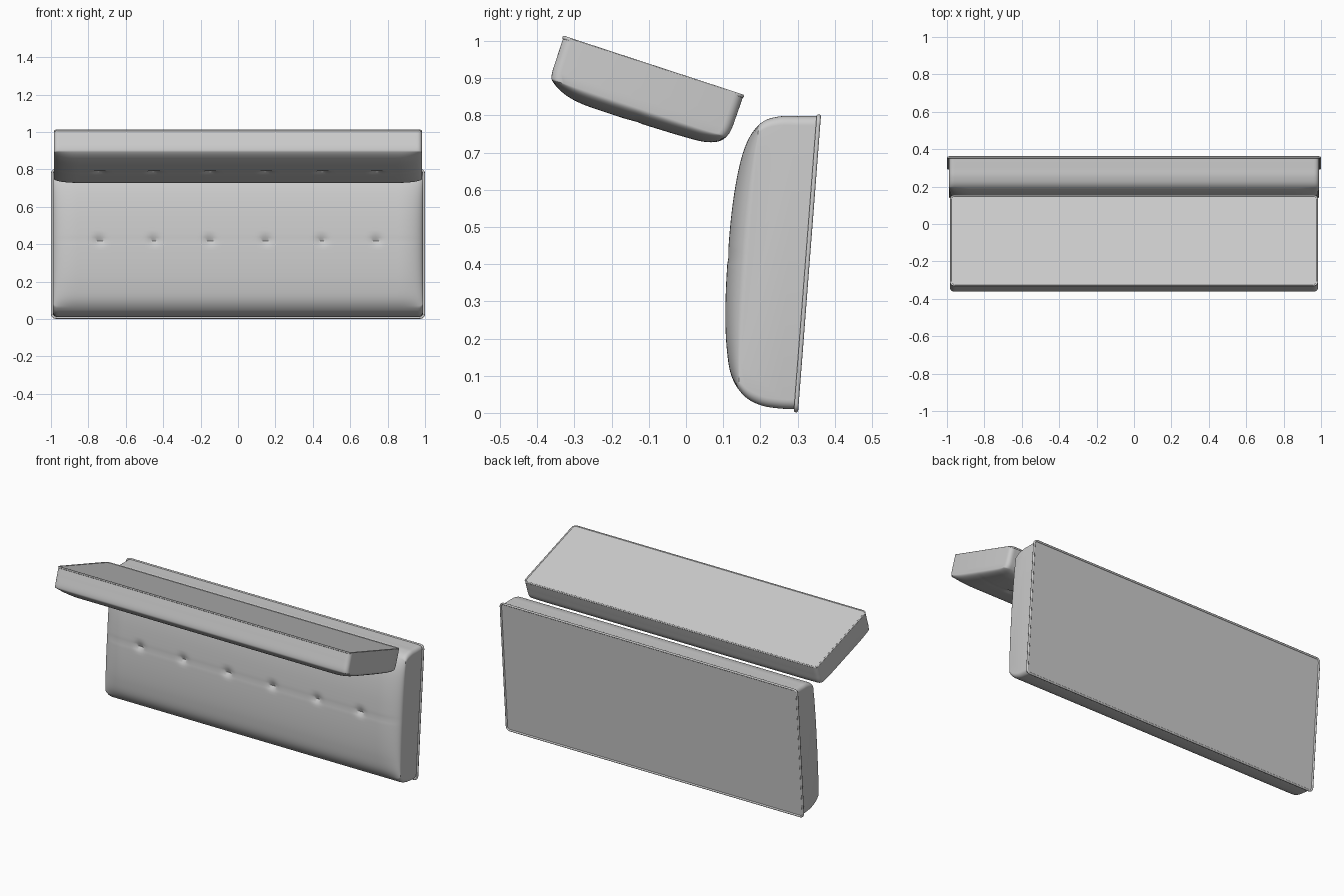
import bpy, bmesh, math
from mathutils import Vector

cube = bpy.data.objects.get("Cube")
if cube:
    bpy.data.objects.remove(cube)

TUFTS = [s * x for s in (-1, 1) for x in (0.15, 0.45, 0.74)]


def smooth_path(points, steps=8):
    """Catmull-Rom curve through the profile points."""
    pts = [Vector(p) for p in points]
    pts = [pts[0]] + pts + [pts[-1]]
    out = []
    for a, b, c, d in zip(pts, pts[1:], pts[2:], pts[3:]):
        for i in range(steps):
            t = i / steps
            out.append(0.5 * (2 * b + (c - a) * t + (2 * a - 5 * b + 4 * c - d) * t * t
                              + (3 * b - a - 3 * c + d) * t ** 3))
    return out + [pts[-1]]


def quarter_arc(e, r):
    """Rises from 0 to 1 along a quarter circle as e goes from 0 to r."""
    return math.sqrt(1 - (1 - min(e / r, 1)) ** 2)


def stations(half):
    """Positions across the width, packed closely at the rounded ends."""
    roll = 0.13
    ends = [half - roll * (1 - math.cos(i * math.pi / 28)) for i in range(14)]
    inner = half - roll
    mid = [inner - 2 * inner * i / 140 for i in range(141)]
    return ends + mid + [-x for x in reversed(ends)]


def add_object(name, bm):
    bmesh.ops.recalc_face_normals(bm, faces=bm.faces)
    mesh = bpy.data.meshes.new(name)
    bm.to_mesh(mesh)
    bm.free()
    obj = bpy.data.objects.new(name, mesh)
    bpy.context.collection.objects.link(obj)
    bpy.ops.object.select_all(action='DESELECT')
    obj.select_set(True)
    bpy.context.view_layer.objects.active = obj
    bpy.ops.object.shade_smooth_by_angle(angle=math.radians(40))
    return obj


def cushion(name, profile, half, seam):
    """Padded body: flat behind, bulging in front of the seam, tufted mid-row."""
    path = smooth_path(profile)
    start, end = path[0], path[-1]
    along = (end - start).normalized()
    out = Vector((-along.y, along.x))
    if (path[len(path) // 2] - start).dot(out) < 0:
        out = -out
    length = (end - start).length
    corner = 0.025

    bm = bmesh.new()
    rings = []
    for x in stations(half):
        gap = half - abs(x)
        swell = quarter_arc(gap, 0.13)
        inset = corner * (1 - quarter_arc(gap, corner))
        ring = []
        for p in path:
            t, depth = (p - start).dot(along), (p - start).dot(out)
            centred = t - length / 2
            squeeze = 1 - 2 * inset / length
            depth = min(depth, seam) + max(0, depth - seam) * swell
            if depth > seam:
                depth -= sum(0.016 * math.exp(-((x - b) / 0.028) ** 2
                                              - (centred / 0.018) ** 2) for b in TUFTS)
                depth -= 0.002 * swell * math.exp(-(centred / 0.01) ** 2)
            q = start + along * (length / 2 + centred * squeeze) + out * depth
            ring.append(bm.verts.new((x, q.x, q.y)))
        rings.append(ring)
    for r, s in zip(rings, rings[1:]):
        for i in range(len(r)):
            j = (i + 1) % len(r)
            bm.faces.new((r[i], r[j], s[j], s[i]))
    bm.faces.new(rings[0])
    bm.faces.new(rings[-1])
    return add_object(name, bm)


def piping(name, low, high, half, radius=0.006, corner=0.02):
    """Cord around the flat face, with rounded corners."""
    low, high = Vector(low), Vector(high)
    mid, span = (low + high) / 2, (high - low)
    along, reach = span.normalized(), span.length / 2
    points = []
    for k, (sx, sv) in enumerate(((1, 1), (-1, 1), (-1, -1), (1, -1))):
        for i in range(7):
            a = (k + i / 6) * math.pi / 2
            x = sx * (half - corner) + corner * math.cos(a)
            v = sv * (reach - corner) + corner * math.sin(a)
            q = mid + along * v
            points.append((x, q.x, q.y))
    curve = bpy.data.curves.new(name, 'CURVE')
    curve.dimensions = '3D'
    curve.bevel_depth = radius
    curve.bevel_resolution = 3
    spline = curve.splines.new('POLY')
    spline.points.add(len(points) - 1)
    for sp, p in zip(spline.points, points):
        sp.co = (*p, 1)
    spline.use_cyclic_u = True
    obj = bpy.data.objects.new(name, curve)
    bpy.context.collection.objects.link(obj)
    return obj


# Upright back cushion
back_profile = [(0.297, 0.010), (0.25, 0.012), (0.20, 0.021), (0.155, 0.047), (0.122, 0.10),
                (0.109, 0.18), (0.106, 0.28), (0.111, 0.40), (0.124, 0.55), (0.145, 0.67),
                (0.17, 0.74), (0.205, 0.782), (0.25, 0.797), (0.30, 0.798), (0.358, 0.798)]
cushion("back_cushion", back_profile, 0.99, 0.16)
piping("back_cushion_piping", (0.296, 0.007), (0.357, 0.797), 0.994)

# Tilted upper cushion, flat side up
seat_profile = [(-0.329, 1.012), (-0.345, 0.963), (-0.361, 0.91), (-0.356, 0.887),
                (-0.325, 0.856), (-0.28, 0.831), (-0.20, 0.803), (-0.09, 0.768), (0.0, 0.741),
                (0.05, 0.729), (0.09, 0.731), (0.117, 0.753), (0.136, 0.80), (0.154, 0.853)]
cushion("seat_cushion", seat_profile, 0.985, 0.12)
piping("seat_cushion_piping", (-0.328, 1.009), (0.151, 0.852), 0.98, radius=0.005)
